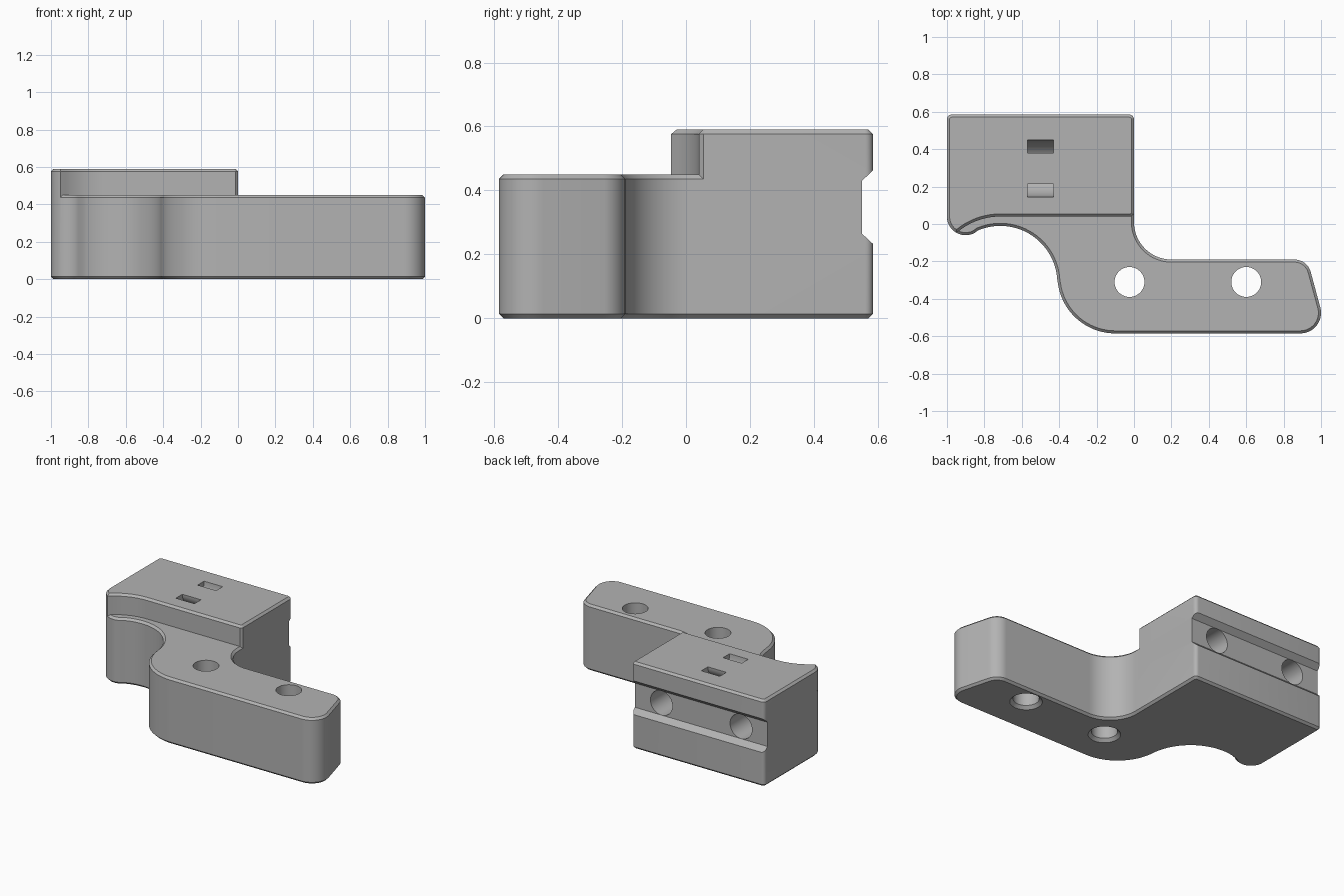
import bpy
import bmesh
from math import cos, sin, radians
from mathutils import Matrix

if "Cube" in bpy.data.objects:
    bpy.data.objects.remove(bpy.data.objects["Cube"])

CHAMFER = 0.014
BACK = 0.585
TOP = 0.59
STEP = 0.45

grey = bpy.data.materials.new("plain grey")
grey.use_nodes = True
grey.diffuse_color = (0.45, 0.45, 0.45, 1)
grey.node_tree.nodes["Principled BSDF"].inputs["Base Color"].default_value = grey.diffuse_color

# Local x, y, z become world y, z, x: for profiles drawn in the side plane
SIDEWAYS = Matrix(((0, 0, 1, 0), (1, 0, 0, 0), (0, 1, 0, 0), (0, 0, 0, 1)))


def arc(cx, cy, r, start, end, steps=12):
    angles = [radians(start + (end - start) * i / steps) for i in range(steps + 1)]
    return [(cx + r * cos(a), cy + r * sin(a)) for a in angles]


def finish(bm, name):
    bmesh.ops.recalc_face_normals(bm, faces=bm.faces)
    mesh = bpy.data.meshes.new(name)
    bm.to_mesh(mesh)
    bm.free()
    mesh.materials.append(grey)
    obj = bpy.data.objects.new(name, mesh)
    bpy.context.collection.objects.link(obj)
    return obj


def prism(name, outline, low, high, chamfer_at=(), matrix=None):
    """Extrude an outline from low to high, chamfering the rims at given heights."""
    bm = bmesh.new()
    face = bm.faces.new([bm.verts.new((x, y, low)) for x, y in outline])
    made = bmesh.ops.extrude_face_region(bm, geom=[face], use_keep_orig=True)
    for v in made["geom"]:
        if isinstance(v, bmesh.types.BMVert):
            v.co.z = high
    bmesh.ops.recalc_face_normals(bm, faces=bm.faces)
    rims = [e for e in bm.edges
            if any(all(abs(v.co.z - h) < 1e-5 for v in e.verts) for h in chamfer_at)]
    if rims:
        bmesh.ops.bevel(bm, geom=rims, offset=CHAMFER, segments=1,
                        affect='EDGES', clamp_overlap=False)
    if matrix:
        bm.transform(matrix)
    return finish(bm, name)


def rod(name, r1, r2, depth, matrix):
    bm = bmesh.new()
    bmesh.ops.create_cone(bm, cap_ends=True, segments=40, radius1=r1, radius2=r2,
                          depth=depth, matrix=matrix)
    return finish(bm, name)


def combine(target, tool, operation):
    mod = target.modifiers.new(operation.lower(), 'BOOLEAN')
    mod.operation = operation
    mod.solver = 'EXACT'
    mod.object = tool
    bpy.context.view_layer.objects.active = target
    bpy.ops.object.modifier_apply(modifier=mod.name)
    bpy.data.objects.remove(tool)


# Shared back corners of the block
back_corners = arc(-0.025, BACK - 0.025, 0.025, 0, 90, 6) + arc(-0.975, BACK - 0.025, 0.025, 90, 180, 6)

# Lower body with the S-shaped offset arm
body_outline = (back_corners
                + arc(-0.9, 0.04, 0.1, 180, 297.5)
                + arc(-0.715, -0.315, 0.305, 117.5, 3.7, 24)[1:]
                + arc(-0.1, -0.275, 0.31, 183.7, 270, 20)[1:]
                + arc(0.89, -0.475, 0.11, -90, 15)
                + arc(0.858, -0.28, 0.09, 15, 90)
                + arc(0.2, 0.01, 0.2, 270, 180, 16))
bracket = prism("offset_bracket", body_outline, 0, STEP, (0, STEP))

# Raised block behind the step
block_outline = (back_corners
                 + arc(-0.9, 0.04, 0.1, 180, 240, 8)
                 + arc(-0.715, -0.315, 0.355, 131, 90, 12)[1:]
                 + [(-CHAMFER, 0.04), (0, 0.04 + CHAMFER)])
combine(bracket, prism("raised_block", block_outline, 0.3, TOP, (TOP,)), 'UNION')

# Long bevelled groove across the back
groove = [(BACK + 0.1, 0.14), (BACK + 0.1, 0.555), (0.55, 0.42 + 0.01), (0.55, 0.265)]
combine(bracket, prism("groove_cutter", groove, -1.1, 0.1, matrix=SIDEWAYS), 'DIFFERENCE')

# Curved tie channel opening as two slots on top
channel = ([(0.145, TOP + 0.05)] + arc(0.297, TOP, 0.152, 180, 360, 24) + [(0.449, TOP + 0.05), (0.379, TOP + 0.05)]
           + arc(0.297, TOP, 0.082, 360, 180, 24) + [(0.215, TOP + 0.05)])
combine(bracket, prism("channel_cutter", channel, -0.57, -0.43, matrix=SIDEWAYS), 'DIFFERENCE')

# Blind bolt holes in the groove
for x in (-0.2, -0.8):
    place = Matrix.Translation((x, 0.42, 0.348)) @ Matrix.Rotation(radians(90), 4, 'X')
    combine(bracket, rod("bolt_hole_cutter", 0.083, 0.083, 0.4, place), 'DIFFERENCE')

# Through holes in the arm, countersunk underneath
for x in (-0.024, 0.6):
    combine(bracket, rod("arm_hole_cutter", 0.08, 0.08, 1, Matrix.Translation((x, -0.31, 0.2))), 'DIFFERENCE')
    combine(bracket, rod("countersink_cutter", 0.12, 0.08, 0.04, Matrix.Translation((x, -0.31, 0))), 'DIFFERENCE')

bpy.ops.object.select_all(action='DESELECT')
bracket.select_set(True)
bpy.context.view_layer.objects.active = bracket
bpy.ops.object.shade_smooth_by_angle(angle=radians(25))
